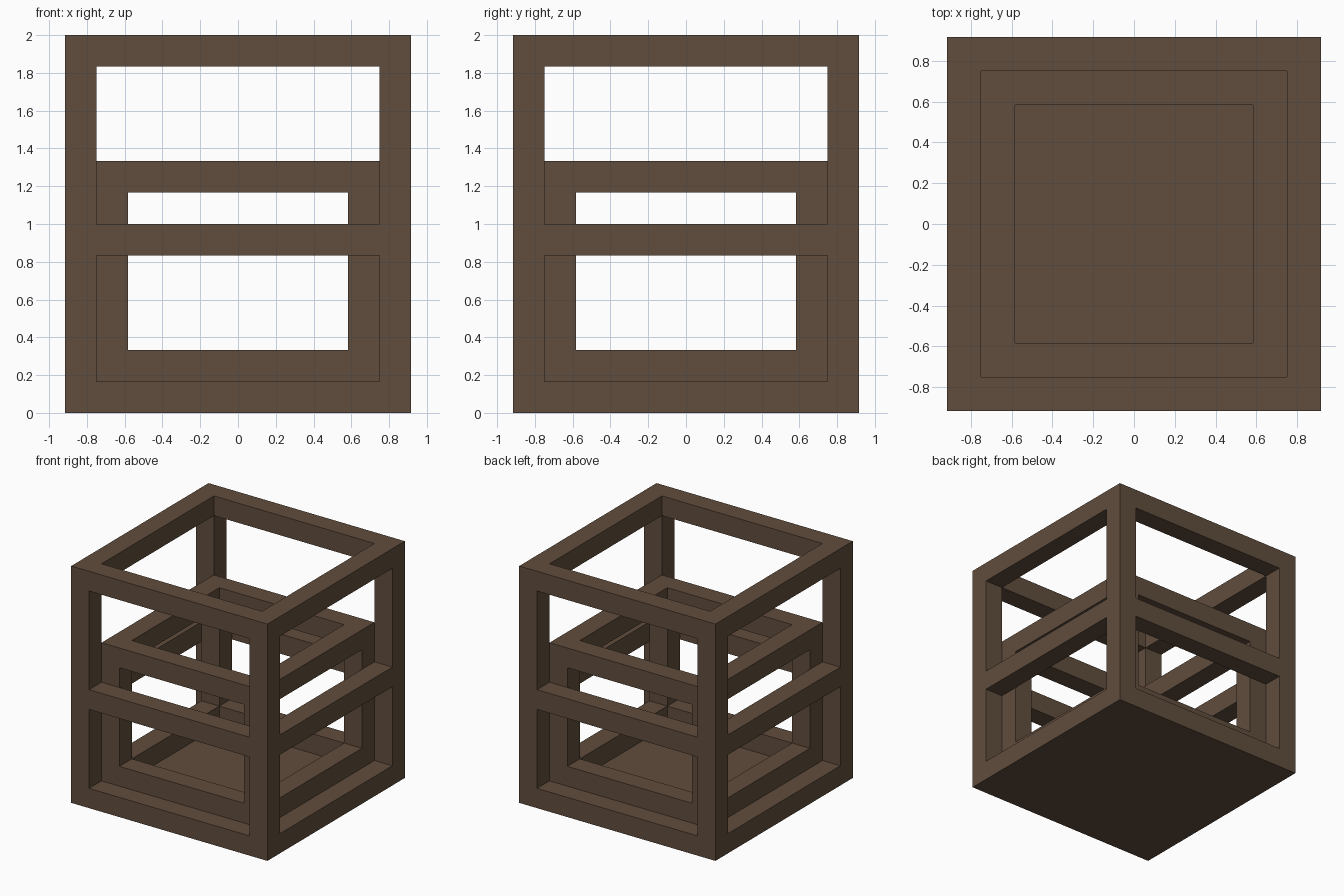
import bpy
import bmesh
from mathutils import Vector

if "Cube" in bpy.data.objects:
    bpy.data.objects.remove(bpy.data.objects["Cube"], do_unlink=True)

UNIT = 1 / 12      # the whole cage sits on this module
BAR = 2            # bar thickness in modules

wood = bpy.data.materials.new("dark_brown_wood")
wood.use_nodes = True
colour = (0.12, 0.075, 0.047, 1)
wood.diffuse_color = colour
shader = wood.node_tree.nodes["Principled BSDF"]
shader.inputs["Base Color"].default_value = colour
shader.inputs["Roughness"].default_value = 0.9


def cage(name, half, levels, rails, base=None):
    """Square cage: four posts, a ring of rails on some layers, optional solid base.

    The cage is split into cells, and only the skin between solid and
    empty cells is made, so posts and rails join without inner faces.
    """
    side = [-half, BAR - half, half - BAR, half]
    axes = (side, side, levels)

    def solid(cell):
        if any(not 0 <= c < len(a) - 1 for c, a in zip(cell, axes)):
            return False
        x, y, z = cell
        edge_x, edge_y = x != 1, y != 1
        return z == base or (edge_x and edge_y) or (z in rails and (edge_x or edge_y))

    bm = bmesh.new()
    cells = [(x, y, z) for x in range(3) for y in range(3) for z in range(len(levels) - 1)]
    for cell in filter(solid, cells):
        for axis in range(3):
            for step in (0, 1):
                neighbour = list(cell)
                neighbour[axis] += 2 * step - 1
                if solid(neighbour):
                    continue
                u, v = (axis + 1) % 3, (axis + 2) % 3
                corners = []
                for du, dv in ((0, 0), (1, 0), (1, 1), (0, 1)):
                    index = list(cell)
                    index[axis] += step
                    index[u] += du
                    index[v] += dv
                    point = [a[i] for a, i in zip(axes, index)]
                    corners.append(bm.verts.new(Vector(point) * UNIT))
                bm.faces.new(corners if step else corners[::-1])
    bmesh.ops.remove_doubles(bm, verts=bm.verts, dist=0.001)

    mesh = bpy.data.meshes.new(name)
    bm.to_mesh(mesh)
    bm.free()
    mesh.materials.append(wood)
    obj = bpy.data.objects.new(name, mesh)
    bpy.context.collection.objects.link(obj)
    return obj


# Outer cage: floor slab, middle rails and top rails
cage("outer_frame", 11, [0, 2, 10, 12, 22, 24], rails={0, 2, 4}, base=0)

# Smaller cage standing on the floor slab inside it
cage("inner_frame", 9, [2, 4, 14, 16], rails={0, 2})
